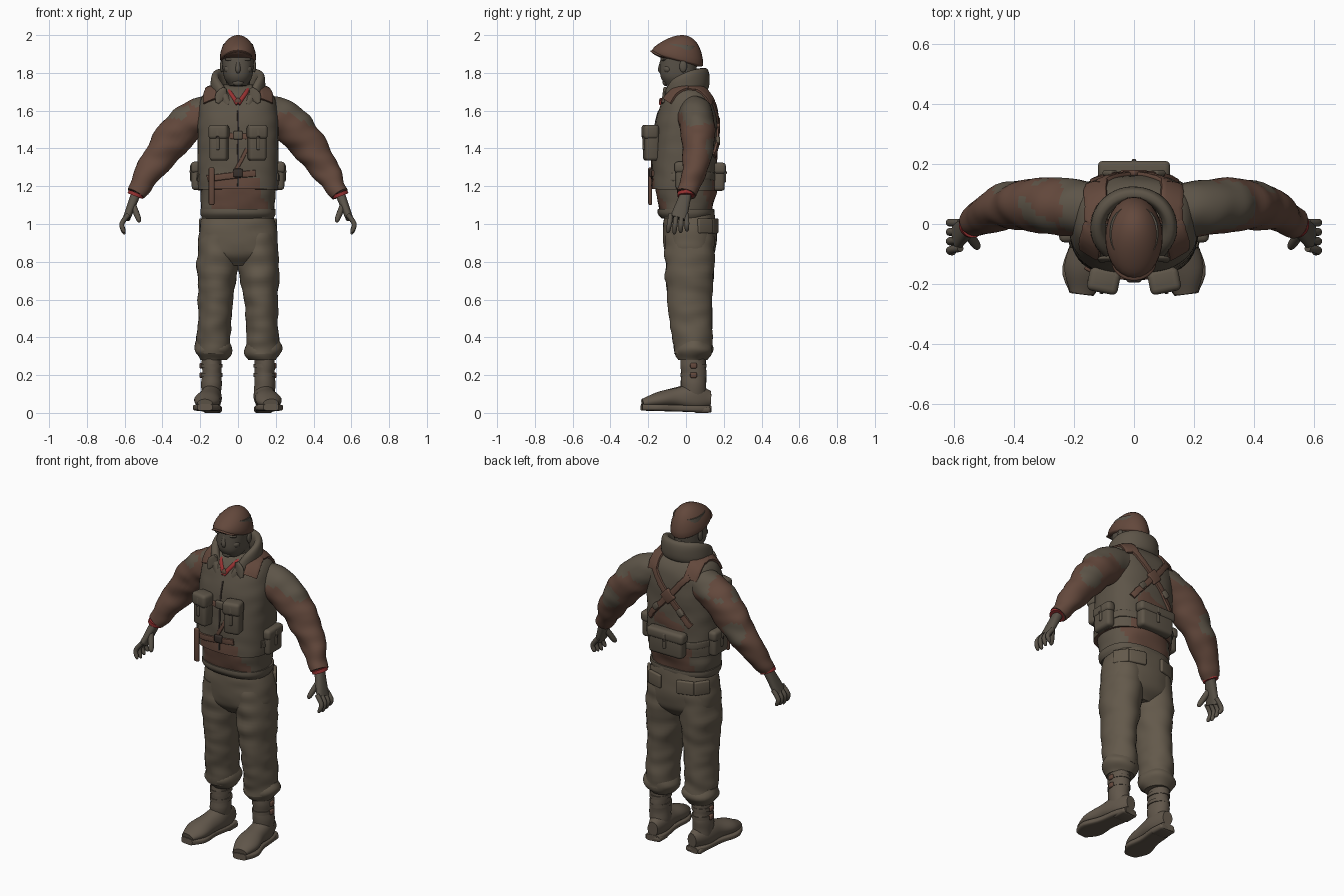
import bpy, bmesh, math
from mathutils import Vector, Euler, noise
from mathutils.bvhtree import BVHTree

if "Cube" in bpy.data.objects:
    bpy.data.objects.remove(bpy.data.objects["Cube"])


def material(name, *rgb):
    mat = bpy.data.materials.new(name)
    mat.use_nodes = True
    mat.diffuse_color = (*rgb, 1)
    shader = mat.node_tree.nodes["Principled BSDF"]
    shader.inputs["Base Color"].default_value = (*rgb, 1)
    shader.inputs["Roughness"].default_value = .9
    return mat


OLIVE = material("olive cloth", .11, .09, .065)
KHAKI = material("khaki trousers", .125, .1, .07)
BROWN = material("brown cloth", .125, .065, .045)
SKIN = material("greyish skin", .1, .085, .065)
LEATHER = material("boot leather", .12, .095, .07)
DARK = material("dark trim", .04, .03, .025)
RED = material("red wool", .3, .03, .03)


def finish(name, bm, materials, rule=None):
    bmesh.ops.recalc_face_normals(bm, faces=bm.faces)
    for face in bm.faces:
        face.smooth = True
        if rule:
            face.material_index = rule(face.calc_center_median())
    mesh = bpy.data.meshes.new(name)
    bm.to_mesh(mesh)
    bm.free()
    for mat in materials:
        mesh.materials.append(mat)
    mesh.set_sharp_from_angle(angle=math.radians(40))
    part = bpy.data.objects.new(name, mesh)
    bpy.context.collection.objects.link(part)
    return part


def value(keys, t):
    """Evaluate a number, a rule or a smooth run of key values at t."""
    if callable(keys):
        return keys(t)
    if not isinstance(keys, list):
        return keys
    last = len(keys) - 1
    i = min(int(t * last), last - 1)
    u = t * last - i
    a, b, c, d = (keys[min(max(k, 0), last)] for k in range(i - 1, i + 3))
    start, end, step = (c - a) / 2, (d - b) / 2, c - b
    return b + u * (start + u * (3 * step - 2 * start - end + u * (start + end - 2 * step)))


def dome(size, power):
    """Width that stays full, then rounds off at the end."""
    return lambda t: size * math.sqrt(max(1 - t ** power, 0))


def tube(name, x, y, z, width, depth, *materials, ref=(0, 1, 0), side=1,
         steps=16, sides=28, power=2, wrinkle=0, rule=None):
    """Loft rings along a path; depth runs along the ref direction."""
    times = [i / (steps - 1) for i in range(steps)]
    path = [Vector((side * value(x, t), value(y, t), value(z, t))) for t in times]
    bm, rings = bmesh.new(), []
    for i, t in enumerate(times):
        along = (path[min(i + 1, steps - 1)] - path[max(i - 1, 0)]).normalized()
        deep = Vector(ref[i] if isinstance(ref, list) else ref)
        deep = (deep - along * deep.dot(along)).normalized()
        wide = deep.cross(along)
        ring = []
        for k in range(sides):
            angle = math.tau * (k + .5) / sides
            c, s = math.cos(angle), math.sin(angle)
            c, s = (math.copysign(abs(q) ** (2 / power), q) for q in (c, s))
            offset = wide * c * max(value(width, t), .003) + deep * s * max(value(depth, t), .003)
            point = path[i] + offset
            fold = noise.noise(Vector((point.x * 9, point.y * 9, point.z * 16)))
            ring.append(bm.verts.new(point + offset.normalized() * wrinkle * fold))
        rings.append(ring)
    for lower, upper in zip(rings, rings[1:]):
        for k in range(sides):
            bm.faces.new((lower[k], lower[k - 1], upper[k - 1], upper[k]))
    bm.faces.new(rings[0])
    bm.faces.new(rings[-1])
    return finish(name, bm, materials, rule)


def box(name, loc, size, mat, turn=(0, 0, 0)):
    bm = bmesh.new()
    bmesh.ops.create_cube(bm, size=1)
    bmesh.ops.scale(bm, vec=size, verts=bm.verts)
    bmesh.ops.bevel(bm, geom=bm.edges[:], offset=min(.018, min(size) * .4), segments=3,
                    affect='EDGES', profile=.5)
    bmesh.ops.rotate(bm, verts=bm.verts, matrix=Euler(turn).to_matrix())
    bmesh.ops.translate(bm, vec=loc, verts=bm.verts)
    finish(name, bm, [mat])


def ball(name, loc, size, mat, shape=lambda p: p):
    bm = bmesh.new()
    bmesh.ops.create_uvsphere(bm, u_segments=28, v_segments=18, radius=1)
    for vert in bm.verts:
        vert.co = Vector(loc) + Vector([p * q for p, q in zip(shape(vert.co), size)])
    finish(name, bm, [mat])


def pouch(name, loc, size, turn):
    """Pouch facing the front before turning, with flap, strap and button."""
    spin = Euler((0, 0, turn)).to_matrix()
    wide, deep, high = size
    front = -deep / 2

    def part(label, offset, dims, mat):
        box(name + label, Vector(loc) + spin @ Vector(offset), dims, mat, (0, 0, turn))
    part("", (0, 0, 0), size, OLIVE)
    part("_flap", (0, front * .15, high * .3), (wide * 1.1, deep * 1.05, high * .4), OLIVE)
    part("_strap", (0, front, high * .1), (.02, .016, high * .6), OLIVE)
    part("_button", (0, front - .006, high * .15), (.014, .012, .014), DARK)


# Jacket and vest with irregular brown patches
def jacket_colour(c):
    return int(c.z < 1.08 or abs(c.x) > .15 + .08 * noise.noise(c * 9))


def vest_colour(c):
    return int(c.z < 1.24 and abs(c.x) < .13 + .1 * noise.noise(c * 8))


tube("jacket", 0, 0, [1.03, 1.6], [.19, .2, .2, .18], [.13, .16, .16, .13], BROWN, OLIVE,
     steps=40, sides=40, power=2.5, wrinkle=.01, rule=jacket_colour)
tube("jacket_hem", 0, 0, [1.03, 1.08], [.19, .2, .2], [.13, .15, .15], OLIVE, power=2.5)
vest = tube("vest", 0, [-.01, 0, .03], [1.18, 1.5, 1.74], dome(.214, 8), dome(.17, 4), OLIVE, BROWN,
            steps=40, sides=48, power=2.6, wrinkle=.005, rule=vest_colour)
surface = BVHTree.FromPolygons([v.co for v in vest.data.vertices],
                               [p.vertices[:] for p in vest.data.polygons])


def strap(name, x, y, z, width, mat, thick=.007):
    """Flat band laid on the vest surface."""
    count = 20
    hits = [surface.find_nearest(Vector([value(keys, i / (count - 1)) for keys in (x, y, z)]))
            for i in range(count)]
    axes = [[hit[0][axis] for hit in hits] for axis in range(3)]
    tube(name, *axes, width / 2, thick, mat, ref=[hit[1] for hit in hits],
         steps=count, sides=12, power=5)


strap("zip", 0, -.2, [1.2, 1.62], .01, DARK, .004)
strap("belt", [-.2, .1], -.2, [1.24, 1.27], .035, BROWN, .01)
strap("chest_strap", [-.1, .1], -.2, 1.47, .03, BROWN)
strap("diagonal_strap", [.05, -.03], -.2, [1.4, 1.25], .02, BROWN)
strap("waist_belt", [.3, .2, -.2, -.3], [-.1, .2, .2, -.1], 1.25, .04, OLIVE)
box("chest_buckle", (0, -.175, 1.47), (.05, .02, .045), OLIVE)
box("belt_buckle", (0, -.185, 1.27), (.05, .02, .045), DARK)
box("hanging_strap", (-.14, -.19, 1.2), (.03, .02, .2), BROWN)
for s in (1, -1):
    strap("shoulder_pad", [s * .15, s * .14], [-.1, .03, .18], [1.65, 1.8, 1.65], .08, BROWN, .01)
    strap("back_strap", [s * .14, 0, -s * .16], .2, [1.68, 1.52, 1.36], .036, BROWN, .012)
    box("back_strap_buckle", (s * .08, .17, 1.44), (.045, .02, .035), OLIVE, (0, s * .8, 0))
    pouch("chest_pouch", (s * .1, -.185, 1.43), (.095, .075, .19), s * .2)
    pouch("side_pouch", (s * .22, .01, 1.255), (.13, .05, .15), s * math.pi / 2)
pouch("back_pouch", (0, .175, 1.25), (.22, .06, .15), math.pi)
box("back_plate", (0, .17, 1.52), (.07, .02, .07), BROWN, (0, math.pi / 4, 0))


# Raised collar swept around the neck, lapels and scarf
def collar_angle(t):
    return 2.7 * (2 * t - 1)


tube("collar", lambda t: .12 * math.sin(collar_angle(t)),
     lambda t: .11 * math.cos(collar_angle(t)) - .01,
     lambda t: 1.765 - .14 * abs(2 * t - 1) ** 3, .025,
     lambda t: .06 - .035 * abs(2 * t - 1) ** 4, OLIVE,
     ref=(0, 0, 1), steps=40, power=2.6, wrinkle=.004)
for s in (1, -1):
    tube("lapel", [.07, .11], [-.11, -.12], [1.72, 1.64], [.01, .03, .01], .01, OLIVE, side=s)
    tube("scarf", [.06, .04, 0], [-.05, -.1, -.135], [1.72, 1.69, 1.635], .012, .01, RED, side=s)
box("scarf_knot", (0, -.13, 1.65), (.03, .025, .03), BROWN, (0, math.pi / 4, 0))

# Head and face
tube("neck", 0, [.01, -.01], [1.66, 1.8], .065, .066, SKIN)
tube("head", 0, [-.05, -.03], [1.73, 1.95], [.045, .073, .083, .086, .08], [.06, .09, .098, .098, .09],
     SKIN, power=2.3, steps=24)
tube("nose", 0, [-.12, -.135, -.125], [1.875, 1.82, 1.805], [.009, .014, .01], .013, SKIN)
ball("chin", (0, -.107, 1.75), (.03, .017, .02), SKIN)
box("mouth", (0, -.122, 1.782), (.042, .012, .004), DARK)
ball("lower_lip", (0, -.119, 1.774), (.02, .009, .006), SKIN)
for s in (1, -1):
    ball("ear", (s * .086, -.015, 1.835), (.01, .02, .032), SKIN)
    ball("cheek", (s * .045, -.095, 1.82), (.03, .025, .024), SKIN)
    ball("brow", (s * .035, -.115, 1.872), (.035, .017, .01), SKIN)
    box("eye", (s * .035, -.12, 1.855), (.024, .009, .007), DARK, (0, 0, s * .25))


# Flat cap: high at the back, falling to a thin peak, with a rim that tilts up forward
def cap_shape(p):
    return p.x, p.y, p.z * (.122 + .06 * p.y if p.z > 0 else .025) - .035 * p.y


def brim_shape(p):
    return p.x, p.y, .012 * p.z - .02 * p.x * p.x - .008 * p.y


ball("cap", (0, -.045, 1.876), (.096, .136, 1), BROWN, cap_shape)
ball("cap_brim", (0, -.125, 1.907), (.075, .064, 1), BROWN, brim_shape)


# Sleeves are olive on the shoulder and at an elbow patch
def sleeve_colour(c):
    elbow = Vector((math.copysign(.41, c.x), .13, 1.39))
    return int((c - elbow).length < .065 or c.z + .12 * noise.noise(c * 7) > 1.575)


tube("trouser_seat", 0, .02, [1.07, .92, .78], [.18, .2, .21, .2, .09], [.13, .14, .14, .13, .08],
     KHAKI, power=2.4, steps=24, sides=40, wrinkle=.006)
for s in (1, -1):
    # Trouser leg with a gathered cuff
    tube("trouser_leg", [.1, .12, .13], [.02, .02, .04], [.95, .6, .32], [.1, .11, .09, .088, .088],
         [.13, .13, .118, .108, .1], KHAKI, side=s, steps=44, wrinkle=.011)
    tube("trouser_cuff", .13, .04, [.38, .28], [.085, .1, .07], [.09, .1, .07], KHAKI, side=s, wrinkle=.02)
    box("back_pocket", (s * .1, .15, .99), (.1, .02, .08), KHAKI, (0, 0, -s * .3))
    box("side_pocket", (s * .175, .1, .99), (.02, .09, .08), KHAKI, (0, 0, s * .6))

    # Boot
    tube("boot_shaft", .14, .04, [.08, .31], .053, .066, LEATHER, side=s, wrinkle=.008)
    tube("boot_foot", [.13, .15, .175], [.13, -.05, -.23], [.075, .08, .05], [.03, .055, .06, .068, .04],
         [.04, .07, .055, .042, .022], LEATHER, side=s, ref=(0, 0, 1), steps=24, wrinkle=.006)
    tube("boot_sole", [.13, .175], [.13, -.235], [.02, .03], [.04, .055, .055, .075, .04], .018, LEATHER,
         side=s, ref=(0, 0, 1), power=4)
    box("boot_heel", (s * .135, .085, .016), (.1, .09, .032), LEATHER)
    for z in (.2, .25):
        tube("ankle_strap", .14, .04, [z - .01, z + .01], .057, .069, LEATHER, side=s, steps=2)
        box("ankle_buckle", (s * .195, .04, z), (.02, .035, .03), BROWN)

    # Sleeve and red cuff
    tube("sleeve", [.1, .27, .42, .54], [.04, .06, .06, 0], [1.61, 1.53, 1.35, 1.16],
         [.09, .1, .085, .048], [.09, .095, .075, .048], BROWN, OLIVE, side=s, steps=50,
         wrinkle=.011, rule=sleeve_colour)
    tube("red_cuff", [.538, .545], 0, [1.166, 1.148], .043, .046, RED, side=s)

    # Hand
    tube("palm", [.54, .59], [0, -.04], [1.16, 1.03], [.026, .02], [.03, .045], SKIN, side=s, power=2.4)
    for k in range(4):
        y = .028 * k - .08
        tip = .945 + .008 * abs(k - 1)
        tube("finger", [.58, .615, .6], [y, y * 1.2], [1.05, 1, tip], dome(.013, 6), dome(.013, 6),
             SKIN, side=s)
    tube("thumb", [.555, .52], [-.03, -.08], [1.1, 1.01], dome(.016, 5), dome(.017, 5), SKIN, side=s)
